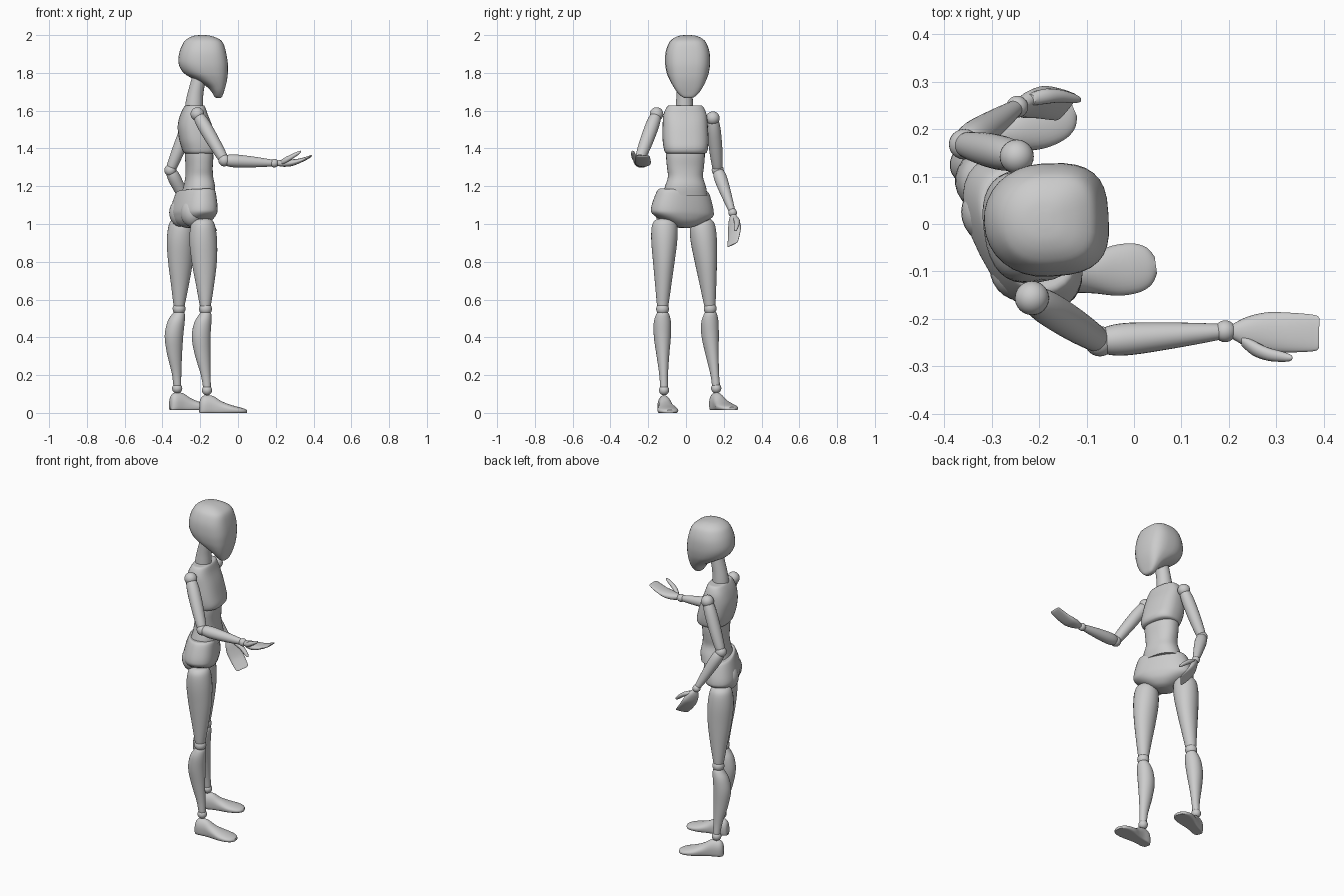
import bpy, bmesh, math
from mathutils import Vector as V


def loft(name, rings, pf=2.0, pb=2.0, n=32, sub=4):
    """Skin smooth rings (centre, u, v); pf/pb = squareness of the +u and -u halves."""
    def spline(a, b, c, d, t):
        return 0.5 * (2 * b + (c - a) * t + (2 * a - 5 * b + 4 * c - d) * t * t
                      + (3 * b - a - 3 * c + d) * t ** 3)
    dense, last = [], len(rings) - 1
    for i in range(last):
        q = [rings[max(0, min(last, i + k))] for k in (-1, 0, 1, 2)]
        for s in range(sub):
            dense.append([spline(*[r[k] for r in q], s / sub) for k in range(3)])
    dense.append(rings[-1])
    bm = bmesh.new()
    loops = []
    for c, u, v in dense:
        loop = []
        for k in range(n):
            a = 2 * math.pi * k / n
            ca, sa = math.cos(a), math.sin(a)
            e = 2 / (pf if ca > 0 else pb)
            x = math.copysign(abs(ca) ** e, ca)
            y = math.copysign(abs(sa) ** e, sa)
            loop.append(bm.verts.new(c + u * x + v * y))
        loops.append(loop)
    for a, b in zip(loops, loops[1:]):
        for k in range(n):
            m = (k + 1) % n
            bm.faces.new((a[k], a[m], b[m], b[k]))
    bm.faces.new(loops[0])
    bm.faces.new(loops[-1])
    bmesh.ops.recalc_face_normals(bm, faces=bm.faces)
    me = bpy.data.meshes.new(name)
    bm.to_mesh(me)
    bm.free()
    ob = bpy.data.objects.new(name, me)
    bpy.context.collection.objects.link(ob)
    smooth(ob)
    return ob


def smooth(ob):
    bpy.ops.object.select_all(action='DESELECT')
    ob.select_set(True)
    bpy.context.view_layer.objects.active = ob
    bpy.ops.object.shade_smooth_by_angle(angle=math.radians(45))


def ball(name, p, r, scale=(1, 1, 1), yaw=0):
    bpy.ops.mesh.primitive_uv_sphere_add(segments=24, ring_count=14, radius=r, location=p,
                                         rotation=(0, 0, math.radians(yaw)))
    ob = bpy.context.object
    ob.name = name
    ob.scale = scale
    smooth(ob)


def body(name, levels, cx, cy, yaw, slope=0.0, pf=2.0, pb=2.0):
    """Upright part from levels (z, back, front, half width), facing +x turned by yaw."""
    a = math.radians(yaw)
    f, s = V((math.cos(a), math.sin(a), 0)), V((-math.sin(a), math.cos(a), slope))
    rings = [(V((cx, cy, z)) + f * ((b + fr) / 2 - cx), f * (fr - b) / 2, s * w)
             for z, b, fr, w in levels]
    return loft(name, rings, pf, pb)


def limb(name, p, q, prof, front=(1, 0, 0)):
    """Limb from p to q with profile (t, front radius, side radius, front offset)."""
    p, q = V(p), V(q)
    ax = q - p
    s = ax.cross(V(front)).normalized()
    f = s.cross(ax).normalized()
    loft(name, [(p + ax * t + f * o, f * rf, s * rs) for t, rf, rs, o in prof], n=24)


# head, neck, chest and waist
body("head", [(2.0, -.205, -.175, .015), (1.996, -.235, -.145, .045), (1.983, -.265, -.108, .075),
              (1.96, -.289, -.08, .098), (1.91, -.31, -.064, .116), (1.85, -.315, -.054, .119),
              (1.80, -.288, -.054, .111), (1.765, -.232, -.058, .098), (1.73, -.17, -.066, .08),
              (1.70, -.14, -.075, .061), (1.675, -.125, -.084, .036), (1.666, -.113, -.093, .016)],
     -.19, .008, 3, pf=3.0, pb=2.1)
body("neck", [(1.58, -.283, -.185, .048), (1.64, -.278, -.185, .045), (1.70, -.265, -.182, .042),
              (1.79, -.24, -.165, .042)], -.23, -.008, 3)
body("chest", [(1.628, -.27, -.19, .075), (1.622, -.282, -.178, .095), (1.58, -.303, -.163, .114),
               (1.52, -.317, -.139, .119), (1.45, -.31, -.119, .121), (1.405, -.297, -.109, .117),
               (1.38, -.287, -.115, .11), (1.372, -.275, -.13, .098)],
     -.225, -.004, 8, pf=2.6, pb=2.5)
body("waist", [(1.41, -.275, -.14, .1), (1.36, -.277, -.134, .103), (1.30, -.274, -.137, .098),
               (1.25, -.276, -.134, .093), (1.20, -.285, -.125, .108), (1.15, -.30, -.13, .12)],
     -.21, -.004, 13, pf=2.3, pb=2.3)

# pelvis, turned away from the chest
body("pelvis", [(1.178, -.295, -.155, .115), (1.175, -.305, -.142, .14), (1.13, -.322, -.136, .16),
                (1.075, -.335, -.134, .175), (1.045, -.332, -.138, .168), (1.015, -.322, -.15, .115),
                (.99, -.30, -.175, .062), (.98, -.275, -.20, .03)],
     -.235, -.02, 27, slope=-.06, pf=2.4, pb=2.3)
for side, x, y in (("left", -.304, .02), ("right", -.244, -.098)):
    ball(side + "_buttock", (x, y, 1.06), .062, (.95, 1.05, 1.2), 27)

# legs
THIGH = [(-.06, .03, .03, 0), (-.04, .052, .052, 0), (.03, .066, .068, 0), (.2, .074, .069, 0),
         (.45, .067, .057, .002), (.72, .048, .043, .002), (.93, .032, .032, 0), (1, .025, .026, 0)]
CALF = [(0, .024, .026, 0), (.04, .034, .036, -.003), (.14, .046, .046, -.016),
        (.32, .05, .045, -.026), (.55, .041, .034, -.02), (.8, .026, .023, -.006),
        (.96, .021, .021, 0), (1, .018, .018, 0)]
FOOT = [(-.04, .012, .05), (-.035, .024, .075), (-.015, .033, .092), (.03, .034, .09),
        (.075, .041, .063), (.125, .053, .043), (.17, .052, .031), (.198, .039, .023),
        (.212, .018, .016)]
legs = {"right": ((-.187, -.113, 1.0), (-.172, -.124, .55), (-.164, -.116, .12), 8, 0),
        "left": ((-.302, .086, 1.0), (-.312, .128, .552), (-.322, .16, .13), 23, .015)}
for side, (hip, knee, ankle, yaw, floor) in legs.items():
    a = math.radians(yaw)
    f, s = V((math.cos(a), math.sin(a), 0)), V((-math.sin(a), math.cos(a), 0))
    limb(side + "_thigh", hip, knee, THIGH, f)
    ball(side + "_knee", knee, .034)
    limb(side + "_calf", V(knee) - V((0, 0, .015)), V(ankle), CALF, f)
    ball(side + "_ankle", ankle, .027)
    up = V((0, 0, 1))
    base = V((ankle[0], ankle[1], floor))
    loft(side + "_foot", [(base + f * d + up * h * .42, up * h * .58, s * w) for d, w, h in FOOT],
         pf=2.0, pb=3.0, n=28)
    # flatten the sole
    for v in bpy.context.object.data.vertices:
        v.co.z = max(v.co.z, floor)

# arms
UPPER = [(0, .02, .02, 0), (.06, .03, .03, 0), (.25, .036, .036, 0), (.6, .034, .035, 0),
         (.92, .028, .028, 0), (1, .02, .02, 0)]
FORE = [(0, .022, .022, 0), (.08, .031, .031, 0), (.25, .034, .034, 0), (.6, .027, .028, 0),
        (.92, .018, .019, 0), (1, .014, .014, 0)]
PALM = [(.012, 0, .012, .013), (.025, 0, .016, .021), (.05, 0, .019, .033), (.09, .002, .018, .042),
        (.13, .011, .013, .042), (.17, .026, .009, .040), (.192, .036, .006, .037),
        (.198, .039, .003, .031)]
THUMB = [(.035, .004, .018, .012), (.06, .016, .034, .016), (.09, .032, .046, .014),
         (.12, .049, .051, .011), (.138, .059, .053, .007), (.143, .062, .053, .002)]
arms = {"right": ((-.215, -.156, 1.582), (-.072, -.247, 1.337), (.192, -.226, 1.322),
                  (1, -.02, 0), (0, 0, 1), -1),
        "left": ((-.247, .142, 1.56), (-.358, .168, 1.285), (-.246, .247, 1.06),
                 (.4, .12, -.91), (.75, -.6, 0), 1)}
for side, (shoulder, elbow, wrist, d, n, flip) in arms.items():
    ball(side + "_shoulder", shoulder, .036)
    limb(side + "_upper_arm", shoulder, elbow, UPPER)
    ball(side + "_elbow", elbow, .032)
    limb(side + "_forearm", elbow, wrist, FORE, (0, 1, 0))
    ball(side + "_wrist", wrist, .023)
    d = V(d).normalized()
    n = V(n)
    n = (n - d * n.dot(d)).normalized()
    w = n.cross(d) * flip
    o = V(wrist)
    loft(side + "_palm", [(o + d * t + n * k, n * th, w * wd) for t, k, th, wd in PALM],
         pf=2.2, pb=2.4, n=24)
    loft(side + "_thumb", [(o + d * t + n * k + w * j, n * r, w * r) for t, k, j, r in THUMB], n=16)
